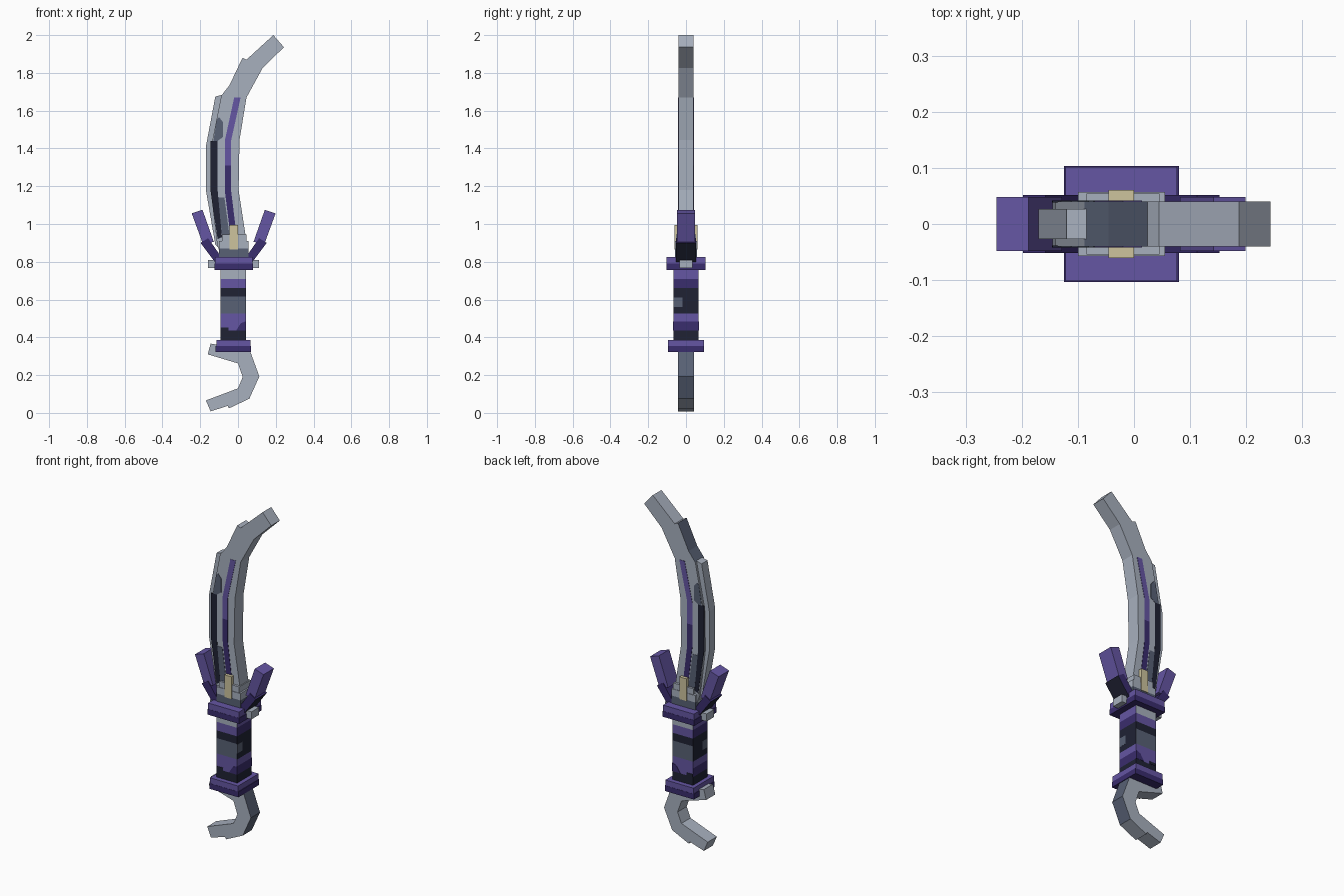
import bpy, bmesh

cube = bpy.data.objects.get("Cube")
if cube:
    bpy.data.objects.remove(cube, do_unlink=True)


def material(name, rgb):
    m = bpy.data.materials.new(name)
    m.use_nodes = True
    m.diffuse_color = (*rgb, 1)
    m.node_tree.nodes["Principled BSDF"].inputs["Base Color"].default_value = (*rgb, 1)
    return m


steel = material("pale steel", (.39, .434, .515))
slate = material("slate", (.098, .12, .178))
navy = material("dark navy", (.014, .016, .034))
purple = material("purple", (.13, .093, .366))
deep = material("deep purple", (.042, .026, .155))
brass = material("pale brass", (.61, .55, .34))


def prism(name, outline, spans, mats, rule=None):
    """Extrude an x-z outline along y, once for each (y0, y1) span."""
    bm = bmesh.new()
    for y0, y1 in spans:
        a = [bm.verts.new((x, y0, z)) for x, z in outline]
        b = [bm.verts.new((x, y1, z)) for x, z in outline]
        bm.faces.new(a)
        bm.faces.new(b[::-1])
        for i in range(len(a)):
            j = (i + 1) % len(a)
            bm.faces.new((a[j], a[i], b[i], b[j]))
    bmesh.ops.recalc_face_normals(bm, faces=bm.faces)
    bm.normal_update()
    if rule:
        for f in bm.faces:
            f.material_index = int(rule(f.normal, f.calc_center_median()))
    mesh = bpy.data.meshes.new(name)
    bm.to_mesh(mesh)
    bm.free()
    for m in mats:
        mesh.materials.append(m)
    ob = bpy.data.objects.new(name, mesh)
    bpy.context.collection.objects.link(ob)
    return ob


def solid(name, outline, half, mats, rule=None):
    return prism(name, outline, [(-half, half)], mats, rule)


def plates(name, outline, surface, mat):
    """Matching thin plates on the front and back of a part."""
    return prism(name, outline, [(-surface - .002, -surface + .002),
                                 (surface - .002, surface + .002)], [mat])


def rect(x0, x1, z0, z1):
    return [(x0, z0), (x1, z0), (x1, z1), (x0, z1)]


def is_side(n, c):
    return abs(n.x) > .5


# Blade: thick body with a curved tip, and a thinner edge along the outer curve
BODY = .04
solid("blade_body",
      [(-.08, .8), (.02, .8), (.04, .94), (.003, 1.18), (.008, 1.445),
       (.045, 1.67), (.13, 1.825), (.243, 1.936), (.187, 2), (.045, 1.87),
       (.024, 1.88), (-.045, 1.735), (-.088, 1.68), (-.14, 1.42),
       (-.145, 1.18), (-.11, .89)], BODY, [steel, slate],
      lambda n, c: n.x < -.5 and 1.7 < c.z < 1.9)
solid("blade_edge",
      [(-.08, .85), (-.06, 1.18), (-.06, 1.42), (-.06, 1.69), (-.12, 1.675),
       (-.17, 1.41), (-.17, 1.18), (-.12, .89)], .027, [steel])

# Painted strips and patches on both blade faces
plates("blade_purple_upper",
       [(-.07, 1.31), (-.037, 1.31), (-.037, 1.44), (.014, 1.67),
        (-.02, 1.67), (-.07, 1.44)], BODY, purple)
plates("blade_purple_lower",
       [(-.04, .94), (-.01, .96), (-.037, 1.18), (-.037, 1.31),
        (-.07, 1.31), (-.07, 1.18)], BODY, deep)
plates("blade_dark_strip",
       [(-.108, .92), (-.085, .93), (-.108, 1.18), (-.108, 1.44),
        (-.145, 1.44), (-.146, 1.18)], BODY, navy)
plates("blade_slate_upper",
       [(-.108, 1.44), (-.08, 1.46), (-.08, 1.54), (-.1, 1.565),
        (-.112, 1.555), (-.13, 1.44)], BODY, slate)
plates("blade_slate_lower",
       [(-.085, .94), (-.045, .94), (-.072, 1.14), (-.106, 1.14)], BODY, slate)

# Stepped collar with a brass tab
solid("collar_lower", rect(-.1, .055, .8, .87), .057, [slate])
solid("collar_middle", rect(-.1, .055, .87, .91), .057, [steel])
solid("collar_upper", rect(-.085, .045, .91, .945), .054, [steel])
solid("brass_tab", rect(-.045, 0, .865, .995), .061, [brass])

# Guard with side knobs
CX = -.023
solid("guard_top", rect(-.122, .077, .79, .825), .102, [purple])
solid("guard_bottom", rect(-.125, .08, .757, .79), .103, [deep])
solid("guard_knobs", rect(-.158, .112, .766, .81), .035, [steel])

# Pair of swept horns
for name, s in (("left", 1), ("right", -1)):
    def side(points):
        return [(CX + s * x, z) for x, z in points]
    solid(name + "_horn",
          side([(.165, 1.075), (.222, 1.056), (.163, .895), (.105, .905)]),
          .048, [purple])
    solid(name + "_horn_root",
          side([(.135, .925), (.175, .9), (.1, .8), (.055, .81)]),
          .052, [deep, navy], lambda n, c: n.z < -.2)

# Grip built from camouflage bands: (bottom, top, face colour, side colour)
bands = [(.38, .435, navy, navy), (.435, .485, purple, deep),
         (.485, .525, purple, purple), (.525, .615, slate, navy),
         (.615, .66, navy, navy), (.66, .71, purple, deep),
         (.71, .76, steel, purple)]
for i, (z0, z1, face, flank) in enumerate(bands):
    solid("grip_band_%d" % (i + 1), rect(-.092, .042, z0, z1), .067,
          [face, flank], is_side)
plates("grip_patch_deep",
       [(-.01, .436), (.042, .436), (.042, .485), (.015, .475)], .067, deep)
plates("grip_patch_navy", rect(-.092, -.05, .436, .452), .067, navy)

# Slate spots on the grip flanks
spot = solid("grip_flank_spots", rect(-.093, .043, .56, .612), .024, [slate])
spot.location.y = -.043

# Pommel
solid("pommel_top", rect(-.115, .067, .352, .387), .095, [purple])
solid("pommel_bottom", rect(-.118, .07, .322, .354), .096, [deep])

# Curved hook below the pommel
solid("pommel_hook",
      [(-.145, .367), (-.16, .31), (0, .262), (.025, .19), (0, .13),
       (-.17, .066), (-.145, .008), (-.055, .037), (-.048, .024), (.06, .075),
       (.113, .193), (.065, .325), (0, .34)], .042, [steel, slate],
      lambda n, c: n.x > .5 and c.x > .05)
